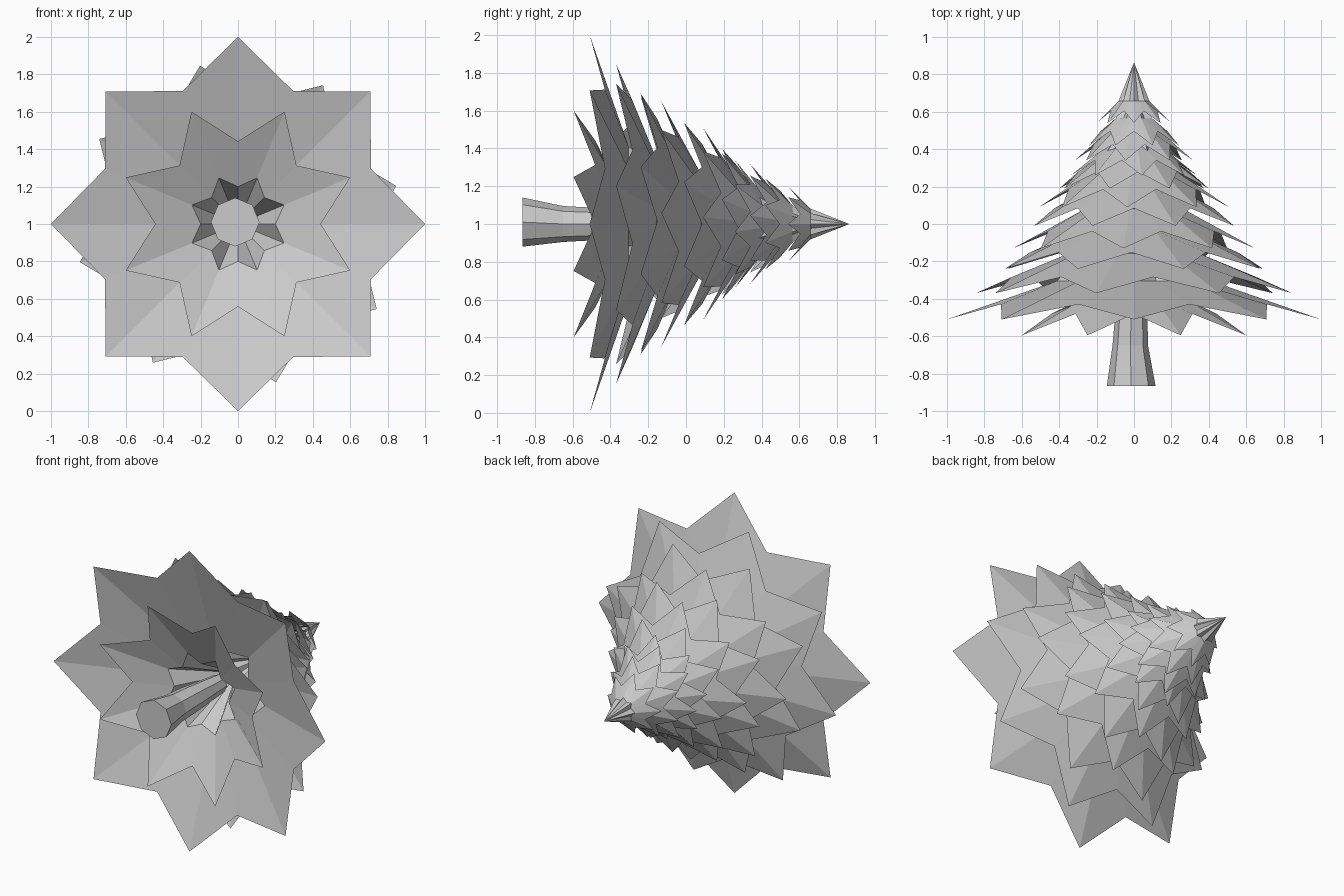
import bpy
import bmesh
from math import sin, cos, radians
from mathutils import Vector

cube = bpy.data.objects.get("Cube")
if cube:
    bpy.data.objects.remove(cube, do_unlink=True)

grey = bpy.data.materials.new("light_grey")
grey.use_nodes = True
colour = (0.6, 0.6, 0.6, 1)
grey.diffuse_color = colour
grey.node_tree.nodes["Principled BSDF"].inputs["Base Color"].default_value = colour

POINTS = 8


def finish(bm, name):
    bmesh.ops.recalc_face_normals(bm, faces=bm.faces)
    mesh = bpy.data.meshes.new(name)
    bm.to_mesh(mesh)
    bm.free()
    mesh.materials.append(grey)
    obj = bpy.data.objects.new(name, mesh)
    bpy.context.collection.objects.link(obj)


def ring(bm, count, centre, radii, heights, turn=0):
    """Ring around the y axis; radii and heights alternate between vertices."""
    verts = []
    for i in range(count):
        a = radians(turn) + radians(360) * i / count
        r, y = radii[i % len(radii)], heights[i % len(heights)]
        verts.append(bm.verts.new(Vector((centre[0] + r * cos(a), y, centre[1] + r * sin(a)))))
    return verts


def bridge(bm, lower, upper):
    n = len(lower)
    for i in range(n):
        j = (i + 1) % n
        bm.faces.new((lower[i], lower[j], upper[j], upper[i]))


def branch_tier(name, y, radius, turn, slope, rise, notch):
    """Flared star-shaped skirt, open underneath, ending in a point."""
    bm = bmesh.new()
    inner = 0.41 * radius
    mid_y = y + slope * (radius - inner)
    notch_y = y + slope * radius * (1 - notch)
    rim = ring(bm, POINTS * 2, (0, 1), (radius, radius * notch), (y, notch_y), turn)
    mid = ring(bm, POINTS * 2, (0, 1), (inner, inner * 0.75), (mid_y,), turn)
    apex = bm.verts.new((0, y + rise * radius, 1))
    bridge(bm, rim, mid)
    for i in range(len(mid)):
        bm.faces.new((mid[i], mid[(i + 1) % len(mid)], apex))
    finish(bm, name)


# Steeper lowest tier
branch_tier("branch_tier_1", -0.595, 0.65, 22.5, 0.55, 0.9, 0.68)

# Remaining tiers, from the widest to the tip: y, radius, turn
tiers = [
    (-0.51, 1.0, 0), (-0.37, 0.87, 13.5), (-0.24, 0.74, 24),
    (-0.13, 0.65, 5), (-0.01, 0.58, 22.5), (0.09, 0.51, 4),
    (0.19, 0.42, 18), (0.26, 0.34, 38), (0.34, 0.32, 8),
    (0.42, 0.26, 22.5), (0.54, 0.2, 0),
]
last = len(tiers) - 1
for k, (y, radius, turn) in enumerate(tiers):
    t = k / last
    rise = 1.62 if k == last else 0.75 + 0.4 * t
    branch_tier(f"branch_tier_{k + 2}", y, radius, turn,
                0.35 + 0.65 * t, rise, 0.77 - 0.09 * t)

# Slightly bent, tapering trunk
bm = bmesh.new()
sections = [(-0.865, 0.13, -0.015, 1.01), (-0.65, 0.095, -0.02, 1.0),
            (-0.5, 0.087, -0.015, 1.0), (-0.2, 0.06, 0, 1.0)]
rings = [ring(bm, 8, (x, z), (r,), (y,)) for y, r, x, z in sections]
for low, high in zip(rings, rings[1:]):
    bridge(bm, low, high)
bm.faces.new(rings[0])
bm.faces.new(rings[-1])
finish(bm, "trunk")
